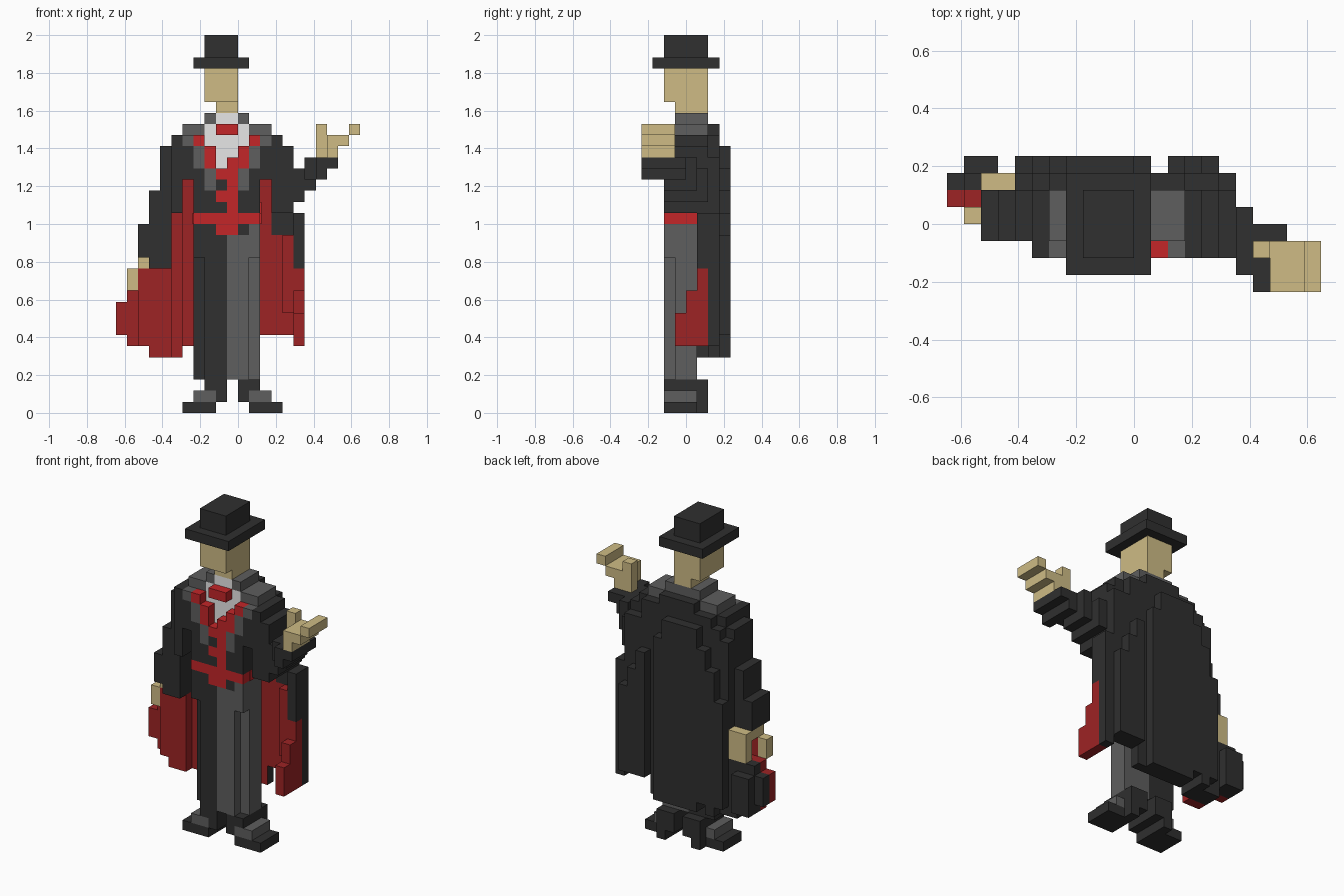
import bpy, bmesh
from mathutils import Vector

if "Cube" in bpy.data.objects:
    bpy.data.objects.remove(bpy.data.objects["Cube"])

V = 2 / 34  # voxel size; all boxes below are in voxel units


def material(name, rgb):
    m = bpy.data.materials.new(name)
    m.diffuse_color = (*rgb, 1)
    m.use_nodes = True
    m.node_tree.nodes["Principled BSDF"].inputs["Base Color"].default_value = m.diffuse_color
    return m


DARK = material("charcoal cloth", (0.029, 0.029, 0.029))
GREY = material("grey cloth", (0.112, 0.112, 0.112))
RED = material("bright red", (0.55, 0.019, 0.022))
LINING = material("lining red", (0.34, 0.017, 0.018))
SKIN = material("skin", (0.62, 0.50, 0.235))
WHITE = material("shirt white", (0.80, 0.80, 0.80))


def part(name, mat, boxes, front=None):
    """One object from boxes (x0, x1, y0, y1, z0, z1); front = colour of the -y faces."""
    bm = bmesh.new()
    for x0, x1, y0, y1, z0, z1 in boxes:
        lo, hi = Vector((x0, y0, z0)), Vector((x1, y1, z1))
        for v in bmesh.ops.create_cube(bm, size=1)["verts"]:
            v.co = Vector(((lo[i] + hi[i]) / 2 + v.co[i] * (hi[i] - lo[i])) * V for i in range(3))
    bm.normal_update()
    if front:
        for f in bm.faces:
            f.material_index = int(f.normal.y < -0.5)
    me = bpy.data.meshes.new(name)
    bm.to_mesh(me)
    bm.free()
    me.materials.append(mat)
    if front:
        me.materials.append(front)
    ob = bpy.data.objects.new(name, me)
    bpy.context.collection.objects.link(ob)
    return ob


def mirrored(boxes, c=-1):
    """Boxes plus their mirror images about x = c."""
    return boxes + [(2 * c - b[1], 2 * c - b[0], *b[2:]) for b in boxes]


# Hat, head and neck
part("hat", DARK, [(-4, 1, -3, 3, 31, 32), (-3, 0, -2, 2, 32, 34)])
part("head", SKIN, [(-3, 0, -2, 2, 28, 31), (-2, 0, -1, 2, 27, 28)])

# Shirt and coat collar
part("shirt", WHITE, [(-3, 1, -1, 1, 22, 26), (-2, 0, -1, 1, 26, 27)])
part("coat_collar", GREY, mirrored([(1, 3, -1, 2, 25, 26), (0, 1, -1, 2, 26, 27)])
     + [(-2, 0, 1, 2, 25, 27)])

# Coat body behind the chest pattern
part("coat_body", DARK, [(-4, 2, -1, 2, 17, 22), (-5, 3, 0, 2, 21, 25), (-3, 1, 1, 2, 22, 25)]
     + mirrored([(3, 4, -2, 2, 18, 25), (1, 3, -1, 0, 21, 25)]))

# Chest pattern: rows from z = 25 downwards, columns from x = -5
rows = ["...RR...", "GR....RG", "DGR..RGD", "DGR.RRGD", "DDGRRGDD",
        ".DGDRGD.", ".DDRRDD.", ".DDDRDD.", ".RRRRRR.", ".DDRRDG."]
for key, mat, name in (("R", RED, "waistcoat_and_bow"), ("G", GREY, "lapels"), ("D", DARK, "coat_front")):
    cells = []
    for r, row in enumerate(rows):
        c = 0
        while c < 8:
            e = c
            while e < 8 and row[e] == key:
                e += 1
            if e > c:  # merge a run of equal cells into one box
                cells.append((c - 5, e - 5, -2, -1, 25 - r, 26 - r))
            c = max(e, c + 1)
    part(name, mat, cells)
part("sash_side", RED, [(2, 2.1, -1, 1, 17, 18), (2, 2.1, 1, 2, 18, 19), (-4.1, -4, -1, 1, 17, 18)])

# Trousers, with the outer columns set back below the coat
part("dark_trouser_leg", DARK, [(-3, -1, -2, 1, 3, 16), (-4, -3, -1, 1, 3, 16),
                                (-4, -3, -2, -1, 14, 16), (-4, -1, -1, 1, 16, 17)])
part("grey_trouser_leg", GREY, [(-1, 1, -2, 1, 3, 16), (1, 2, -1, 1, 3, 16),
                                (1, 2, -2, -1, 14, 16), (-1, 2, -1, 1, 16, 17)])

# Shoes
part("soles_and_ankles", DARK, mirrored([(1, 4, -2, 1, 0, 1), (1, 2, 1, 2, 0, 1), (0, 1, -2, 1, 1, 2),
                                         (0, 2, 1, 2, 1, 2), (0, 2, -2, 2, 2, 3)], -0.5))
part("shoe_toes", GREY, mirrored([(1, 3, -2, 1, 1, 2)], -0.5))

# Raised arm and hand
part("raised_arm", DARK, [(4, 5, -2, 2, 18, 24), (5, 6, -2, 2, 19, 22), (6, 7, -2, 1, 20, 21),
                          (6, 7, -3, 1, 21, 23), (7, 8, -4, 0, 21, 23), (8, 9, -4, 0, 22, 23)])
part("raised_hand", SKIN, [(7, 8, -2, -1, 23, 26), (8, 9, -4, -1, 23, 25),
                           (9, 10, -4, -1, 24, 25), (10, 11, -4, -1, 25, 26)])

# Lowered arm and hand
part("lowered_arm", DARK, [(-7, -6, -1, 2, 20, 24), (-8, -6, -1, 2, 13, 20),
                           (-6, -5, -1, 2, 18, 21), (-9, -8, -1, 2, 14, 17)])
part("lowered_hand", SKIN, [(-9, -8, 0, 3, 13, 14), (-9, -7, 2, 3, 11, 14), (-10, -9, 0, 1, 11, 13)])

# Cape: inner layer with red lining, and dark upper parts
part("cape_lining_layer", DARK, [(-4, 2, 2, 3, 5, 25), (2, 3, 2, 3, 7, 21), (3, 5, 2, 3, 7, 16),
                                 (-5, -4, 2, 3, 6, 21), (-6, -5, 1, 3, 5, 18), (-8, -6, 1, 3, 5, 11),
                                 (-10, -8, 2, 3, 6, 11), (-11, -10, 2, 3, 7, 10)], LINING)
part("cape_upper", DARK, [(-3, 1, 2, 3, 25, 26), (2, 3, 2, 3, 21, 25), (3, 5, 2, 3, 16, 23),
                          (-5, -4, 2, 3, 21, 25), (-6, -5, 2, 3, 18, 24), (-7, -6, 2, 3, 11, 23),
                          (5, 6, 1, 3, 13, 18), (5, 6, 2, 3, 6, 13)])
part("cape_red_folds", LINING, [(5, 6, 1, 2, 6, 13), (5, 6, 0, 1, 6, 11), (5, 6, -1, 0, 6, 9),
                                (4, 5, 1, 2, 9, 16), (-8, -6, 0, 1, 5, 13), (-10, -8, 1, 2, 6, 11),
                                (-9, -8, 0, 1, 6, 13), (-11, -10, 1, 2, 7, 10)])

# Cape back panels with a stepped arch on top: (x0, x1, bottom, top)
back = [(-10, -8, 6, 10), (-7, -6, 6, 17), (-6, -5, 5, 20), (-5, -4, 6, 22), (-4, 0, 5, 24),
        (0, 1, 5, 22), (2, 3, 7, 20), (3, 4, 7, 18), (4, 5, 7, 16)]
part("cape_back", DARK, [(a, b, 3, 4, lo, hi) for a, b, lo, hi in back])
